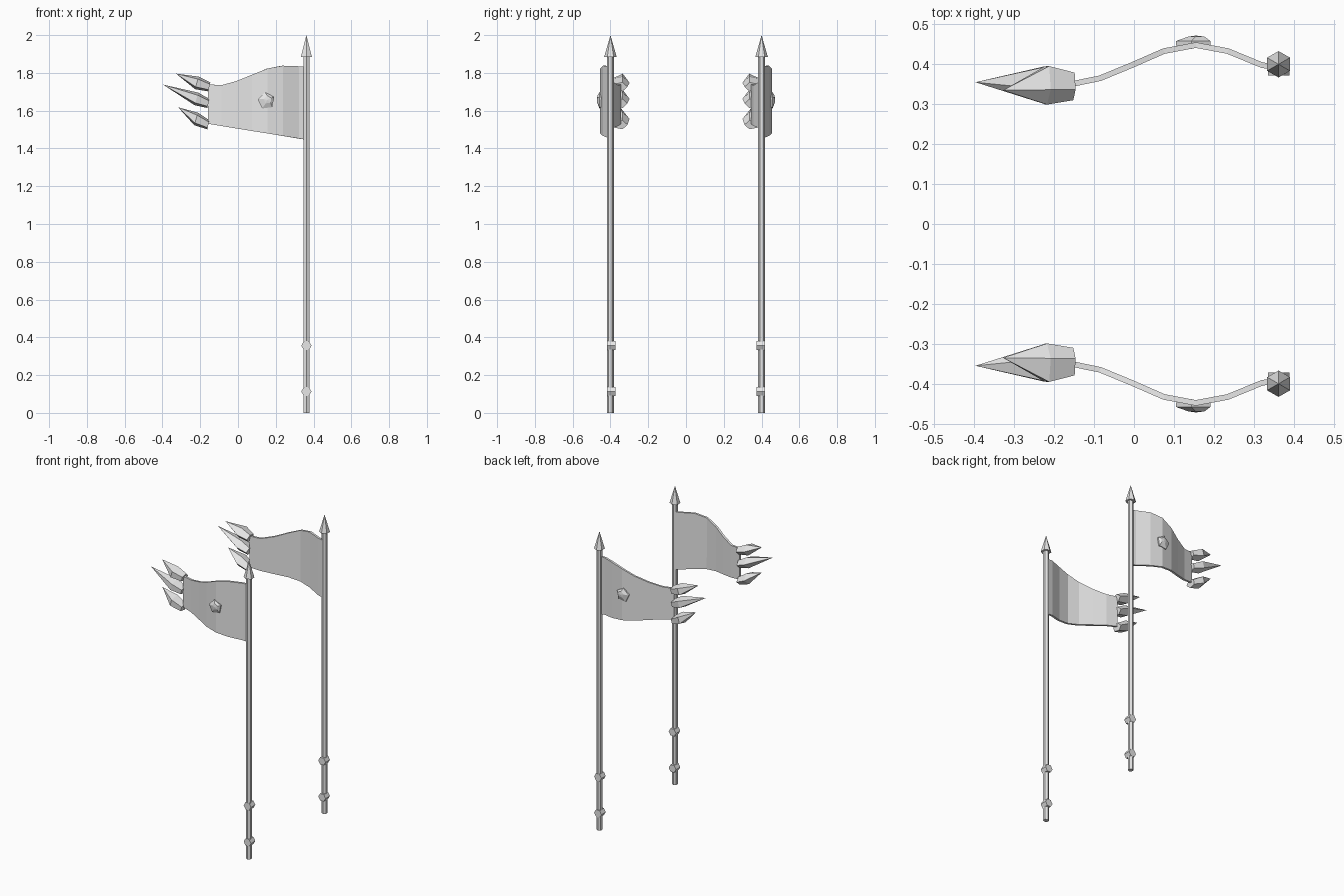
import bpy, bmesh, math
from mathutils import Vector

cube = bpy.data.objects.get("Cube")
if cube:
    bpy.data.objects.remove(cube, do_unlink=True)

GREY = (0.8, 0.8, 0.8, 1)
grey = bpy.data.materials.new("plain grey")
grey.diffuse_color = GREY
grey.use_nodes = True
grey.node_tree.nodes["Principled BSDF"].inputs["Base Color"].default_value = GREY

POLE = Vector((0.362, -0.4, 0))


def finish(name, bm, thickness=0):
    """Turn a bmesh into an object, mirrored front to back."""
    bmesh.ops.recalc_face_normals(bm, faces=bm.faces)
    mesh = bpy.data.meshes.new(name)
    bm.to_mesh(mesh)
    bm.free()
    mesh.materials.append(grey)
    ob = bpy.data.objects.new(name, mesh)
    bpy.context.collection.objects.link(ob)
    if thickness:
        solid = ob.modifiers.new("thickness", "SOLIDIFY")
        solid.thickness = thickness
        solid.offset = 0
    mirror = ob.modifiers.new("pair", "MIRROR")
    mirror.use_axis = (False, True, False)
    mirror.use_mirror_merge = False
    return ob


def ring(centre, u, v, sides, turn=0):
    """Polygon points around a centre, spanned by half axes u and v."""
    angles = [turn + math.tau * i / sides for i in range(sides)]
    return [Vector(centre) + Vector(u) * math.cos(a) + Vector(v) * math.sin(a) for a in angles]


def loft(name, rings, tip=None):
    """Skin a stack of rings, ending in a point or a flat cap."""
    bm = bmesh.new()
    rows = [[bm.verts.new(p) for p in r] for r in rings]
    n = len(rows[0])
    bm.faces.new(rows[0])
    for a, b in zip(rows, rows[1:]):
        for i in range(n):
            bm.faces.new((a[i], a[(i + 1) % n], b[(i + 1) % n], b[i]))
    if tip is None:
        bm.faces.new(rows[-1])
    else:
        top = bm.verts.new(tip)
        for i in range(n):
            bm.faces.new((rows[-1][i], rows[-1][(i + 1) % n], top))
    return finish(name, bm)


def flat_ring(z, r):
    return ring(POLE + Vector((0, 0, z)), (0, r, 0), (r, 0, 0), 6)


# Pole and pointed finial
loft("pole", [flat_ring(0, 0.018), flat_ring(1.89, 0.018)])
loft("finial", [flat_ring(1.885, 0.033)], POLE + Vector((0, 0, 2)))

# Hexagonal knobs low on the pole
for name, z in (("lower_knob", 0.113), ("upper_knob", 0.356)):
    loft(name, [ring((POLE.x, y, z), (0.027, 0, 0), (0, 0, 0.027), 6)
                for y in (-0.418, -0.372)])

# Waving banner: x, y and top height along its length
wave = [(0.355, -0.392, 1.832), (0.32, -0.398, 1.835), (0.235, -0.433, 1.838),
        (0.155, -0.448, 1.823), (0.075, -0.433, 1.79), (-0.005, -0.398, 1.757),
        (-0.085, -0.365, 1.735), (-0.158, -0.35, 1.739)]
bm = bmesh.new()
columns = []
for x, y, top in wave:
    bottom = 1.447 + (0.355 - x) * 0.163
    columns.append((bm.verts.new((x, y, bottom)), bm.verts.new((x, y, top))))
for a, b in zip(columns, columns[1:]):
    bm.faces.new((a[0], b[0], b[1], a[1]))
finish("banner", bm, 0.014)

# Three crystal spikes on the free end: base, widest and tip positions
spikes = {
    "top_spike": ((-0.152, -0.348, 1.726), (-0.218, -0.352, 1.747), (-0.328, -0.335, 1.796)),
    "middle_spike": ((-0.157, -0.348, 1.638), (-0.22, -0.352, 1.662), (-0.397, -0.355, 1.738)),
    "bottom_spike": ((-0.157, -0.348, 1.525), (-0.222, -0.352, 1.556), (-0.317, -0.348, 1.618)),
}
for name, (base, mid, tip) in spikes.items():
    loft(name, [ring(base, (0.006, 0, 0.025), (0, 0.038, 0), 5, 0.3),
                ring(mid, (0.01, 0, 0.035), (0, 0.053, 0), 5, 0.3)], tip)

# Faceted stud on the outer face of the banner
loft("stud", [ring((0.15, -0.447, 1.652), (0.046, 0, 0), (0, 0, 0.046), 5, 0.45),
              ring((0.15, -0.458, 1.652), (0.046, 0, 0), (0, 0, 0.046), 5, 0.45),
              ring((0.157, -0.469, 1.658), (0.022, 0, 0), (0, 0, 0.022), 5, 0.45)],
     (0.155, -0.472, 1.657))
